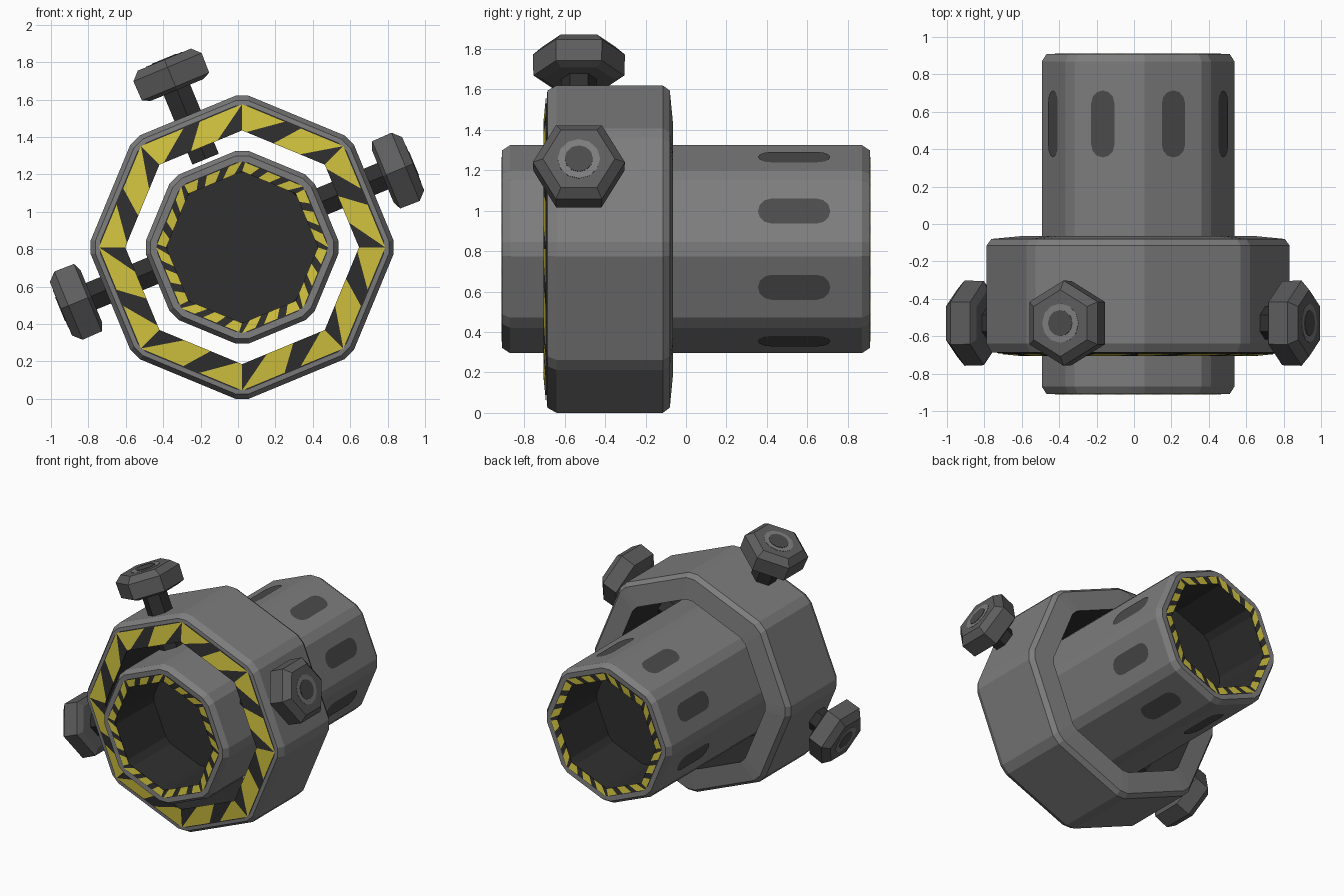
import bpy, bmesh, math
from mathutils import Vector

if "Cube" in bpy.data.objects:
    bpy.data.objects.remove(bpy.data.objects["Cube"])

CX, CZ = 0.022, 0.81          # common axis of tube and collar


def mat(name, r, g, b):
    m = bpy.data.materials.new(name)
    m.diffuse_color = (r, g, b, 1)
    m.use_nodes = True
    m.node_tree.nodes["Principled BSDF"].inputs["Base Color"].default_value = m.diffuse_color
    return m


GREY = mat("grey metal", .205, .205, .205)
DARK = mat("near black", .028, .028, .028)
YELLOW = mat("hazard yellow", .65, .55, .05)
BOLT = mat("bolt grey", .11, .11, .11)
SLOT = mat("slot grey", .07, .07, .07)

Y = Vector((0, 1, 0))


def finish(bm, name, mats, recalc=True):
    if recalc:
        bmesh.ops.recalc_face_normals(bm, faces=bm.faces)
    me = bpy.data.meshes.new(name)
    bm.to_mesh(me)
    bm.free()
    for m in mats:
        me.materials.append(m)
    ob = bpy.data.objects.new(name, me)
    bpy.context.collection.objects.link(ob)
    return ob


def loft(name, rings, angles, origin, axis, u, v, mats, loop=False):
    """rings: (radius, height, material index of the band that follows)"""
    bm = bmesh.new()
    rows = [[bm.verts.new(origin + axis * h + (u * math.cos(a) + v * math.sin(a)) * r)
             for a in angles] for r, h, _ in rings]
    n = len(angles)
    for i in range(len(rows) if loop else len(rows) - 1):
        A, B = rows[i], rows[(i + 1) % len(rows)]
        for j in range(n):
            k = (j + 1) % n
            bm.faces.new((A[j], A[k], B[k], B[j])).material_index = rings[i][2]
    if not loop:
        for row, idx in ((rows[0], rings[0][2]), (rows[-1], rings[-1][2])):
            bm.faces.new(row).material_index = idx
    return finish(bm, name, mats)


def oct_angles(half):
    # octagon with points on the axes and narrow bevelled corners
    return [math.radians(45 * k + s * half) for k in range(8) for s in (-1, 1)]


C = Vector((CX, 0, CZ))
X, Z = Vector((1, 0, 0)), Vector((0, 0, 1))

# inner tube with a dark recess at both ends
half_tube = [(.40, -.45, 1), (.41, -.90, 1), (.455, -.908, 0), (.49, -.91, 0), (.516, -.87, 0)]
other = [(.516, .87, 0), (.49, .91, 0), (.455, .908, 1), (.41, .90, 1), (.40, .45, 1)]
loft("inner_tube", half_tube + other, oct_angles(3.9), C, Y, X, Z, [GREY, DARK])

# outer collar, open through the middle
loft("outer_collar",
     [(.625, -.70, 1), (.76, -.688, 0), (.785, -.686, 0), (.811, -.64, 0),
      (.811, -.115, 0), (.785, -.08, 0), (.63, -.065, 1)],
     oct_angles(2.5), C, Y, X, Z, [GREY, DARK], loop=True)


# slanted hazard stripes on an octagonal band
def stripes(name, ro, yo, ri, yi, outer, inner):
    bm = bmesh.new()
    s = -1 if yo < 0 else 1

    def pt(r, y, k, t):
        a, b = (Vector((CX + r * math.cos(math.radians(45 * q)), y,
                        CZ + r * math.sin(math.radians(45 * q)))) for q in (k, k + 1))
        return a.lerp(b, t)
    for k in range(8):
        for i in range(len(outer) - 1):
            ps = [pt(ro, yo, k, outer[i]), pt(ro, yo, k, outer[i + 1]),
                  pt(ri, yi, k, inner[i + 1]), pt(ri, yi, k, inner[i])]
            ps = [p for j, p in enumerate(ps) if (p - ps[j - 1]).length > 1e-5]
            f = bm.faces.new([bm.verts.new(p) for p in ps])
            f.material_index = i % 2
            f.normal_update()
            if f.normal.y * s < 0:
                f.normal_flip()
    return finish(bm, name, [DARK, YELLOW], False)


stripes("collar_stripes", .765, -.692, .625, -.706,
        [0, 0, .42, .58, 1], [0, .3, .62, .95, 1])
for nm, s in (("front", -1), ("back", 1)):
    stripes("tube_stripes_" + nm, .46, s * .912, .405, s * .906,
            [0, .0, .22, .36, .58, .72, .95, 1], [0, .15, .36, .5, .7, .85, 1, 1])

# dark rounded slots around the rear of the tube
AP = .516 * math.cos(math.radians(18.6))
for k in range(8):
    a = math.radians(22.5 + 45 * k)
    n = Vector((math.cos(a), 0, math.sin(a)))
    t = Vector((-math.sin(a), 0, math.cos(a)))
    bm = bmesh.new()
    vs = []
    for i in range(14):
        g = math.pi * (i if i < 7 else i - 1) / 6
        dy = .112 if i < 7 else -.112
        vs.append(bm.verts.new(C + n * (AP + .004) + t * .067 * math.cos(g)
                               + Y * (.535 + dy + .067 * math.sin(g))))
    f = bm.faces.new(vs)
    f.normal_update()
    if f.normal.dot(n) < 0:
        f.normal_flip()
    finish(bm, "tube_slot", [SLOT], False)

# clamping bolts: direction angle, sideways offset, height of head base
HEX = [math.radians(60 * i) for i in range(6)]
ROUND = [math.radians(30 * i) for i in range(12)]
for nm, deg, off, base in (("top", 112.5, 0, .92), ("right", 22.5, .063, .85),
                           ("left", 202.5, -.067, .855)):
    a = math.radians(deg)
    n = Vector((math.cos(a), 0, math.sin(a)))
    t = Vector((-math.sin(a), 0, math.cos(a)))
    o = C + Vector((0, -.53, 0)) + t * off
    loft("bolt_shaft_" + nm, [(.088, base - .41, 0), (.088, base + .01, 0)],
         HEX, o, n, Y, t, [DARK])
    loft("bolt_head_" + nm,
         [(.175, base - .01, 0), (.225, base + .01, 0), (.228, base + .122, 0), (.178, base + .166, 0)],
         HEX, o, n, Y, t, [BOLT])
    # worn ring and dark spot on the head
    loft("bolt_wear_" + nm, [(.105, base + .16, 0), (.105, base + .168, 0)],
         ROUND, o, n, Y, t, [GREY])
    loft("bolt_spot_" + nm, [(.07, base + .16, 0), (.07, base + .171, 0)],
         ROUND, o, n, Y, t, [SLOT])
